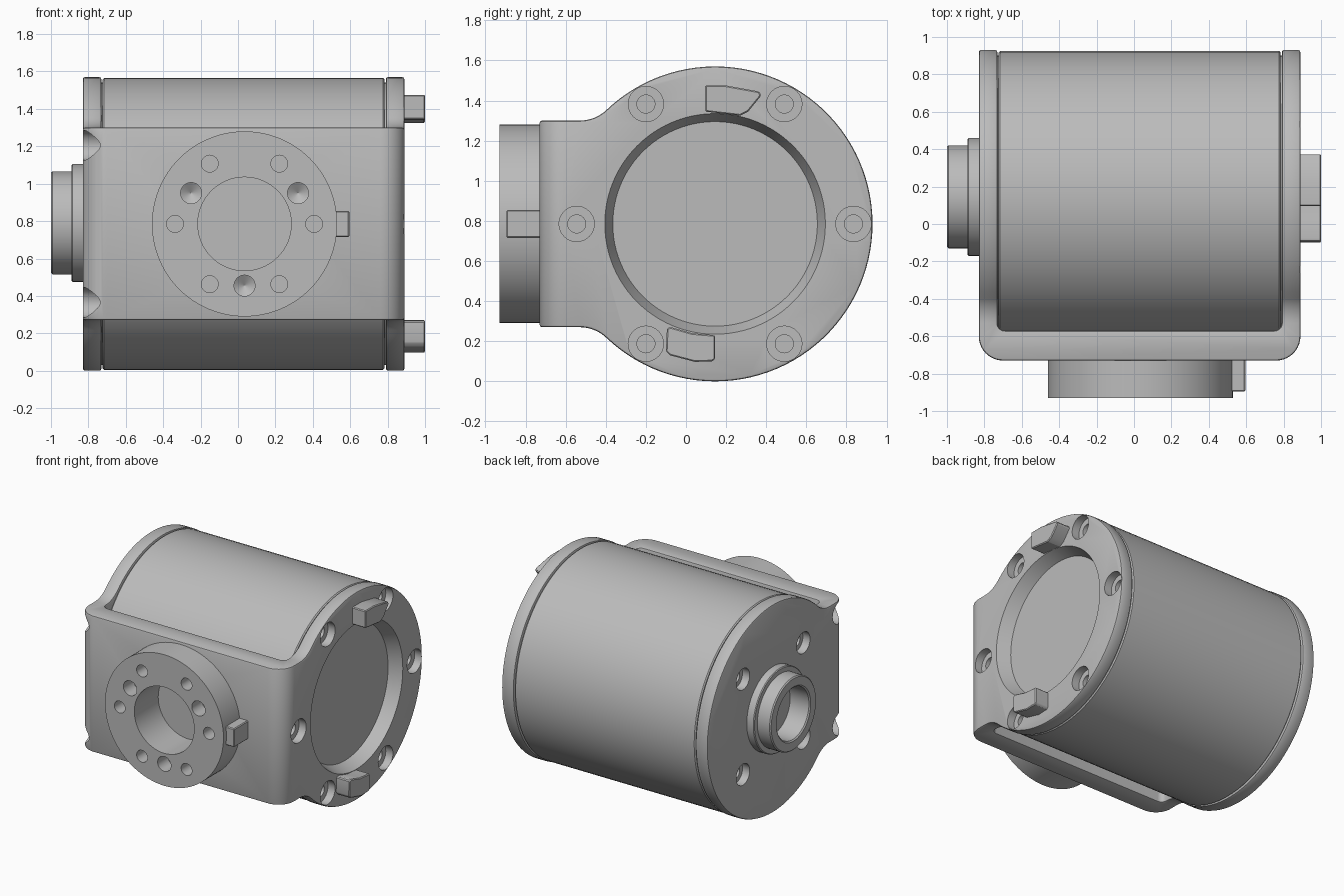
import bpy
import bmesh
from math import sin, cos, pi, radians, atan2

cube = bpy.data.objects.get("Cube")
if cube:
    bpy.data.objects.remove(cube)

grey = bpy.data.materials.new("machined grey")
grey.use_nodes = True
grey.diffuse_color = (0.5, 0.5, 0.5, 1)
grey.node_tree.nodes["Principled BSDF"].inputs["Base Color"].default_value = (0.5, 0.5, 0.5, 1)

CY, CZ, R = 0.145, 0.785, 0.785      # drum axis and housing radius
FX = 0.035                           # flange centre
LEFT, RIGHT, FRONT = -0.83, 0.89, -0.73


def arc(u, v, r, start, end, n):
    return [(u + r * cos(start + (end - start) * i / n),
             v + r * sin(start + (end - start) * i / n)) for i in range(n + 1)]


def circle(u, v, r, n=48):
    return arc(u, v, r, 0, 2 * pi, n)[:-1]


def solid(name, axis, sections):
    """Closed solid through sections (position along axis, outline)."""
    place = {"X": lambda a, u, v: (a, u, v),
             "Y": lambda a, u, v: (u, a, v),
             "Z": lambda a, u, v: (u, v, a)}[axis]
    bm = bmesh.new()
    rings = [[bm.verts.new(place(a, u, v)) for u, v in pts] for a, pts in sections]
    for low, high in zip(rings, rings[1:]):
        for i in range(len(low)):
            j = (i + 1) % len(low)
            bm.faces.new((low[i], low[j], high[j], high[i]))
    bm.faces.new(rings[0])
    bm.faces.new(rings[-1])
    bmesh.ops.recalc_face_normals(bm, faces=bm.faces)
    mesh = bpy.data.meshes.new(name)
    bm.to_mesh(mesh)
    bm.free()
    mesh.materials.append(grey)
    ob = bpy.data.objects.new(name, mesh)
    bpy.context.collection.objects.link(ob)
    return ob


def turned(name, axis, u, v, steps, n=48):
    """Round solid from (position, radius) steps."""
    return solid(name, axis, [(a, circle(u, v, r, n)) for a, r in steps])


def apply(ob, mod):
    with bpy.context.temp_override(object=ob, active_object=ob, selected_objects=[ob]):
        bpy.ops.object.modifier_apply(modifier=mod.name)


def cut(ob, cutter):
    cutter.hide_render = True
    mod = ob.modifiers.new("cut", 'BOOLEAN')
    mod.operation = 'DIFFERENCE'
    mod.solver = 'EXACT'
    mod.object = cutter
    apply(ob, mod)
    bpy.data.objects.remove(cutter)


def soften(ob, width, segments=2):
    mod = ob.modifiers.new("soften", 'BEVEL')
    mod.width = width
    mod.segments = segments
    mod.limit_method = 'ANGLE'
    mod.angle_limit = radians(40)
    apply(ob, mod)


# Housing side outline: round drum end flowing into a square front
half, blend, flat_y = 0.515, 0.194, -0.53
tangent = atan2(half + blend, flat_y - CY)
top = arc(CY, CZ, R, 0, tangent, 40)
top += arc(flat_y, CZ + half + blend, blend, tangent - pi, -pi / 2, 8)[1:]
top.append((FRONT, CZ + half))
outline = top + [(u, 2 * CZ - v) for u, v in reversed(top[1:])]
housing = solid("housing_frame", "X", [(LEFT, outline), (RIGHT, outline)])

# Rounded vertical front corners
bm = bmesh.new()
bm.from_mesh(housing.data)
corners = [e for e in bm.edges if all(abs(v.co.y - FRONT) < 1e-4 for v in e.verts)
           and abs(e.verts[0].co.z - e.verts[1].co.z) > 0.5]
bmesh.ops.bevel(bm, geom=corners, offset=0.13, segments=10, profile=0.5, affect='EDGES')
bm.to_mesh(housing.data)
bm.free()

# Opening for the drum, leaving two end plates and the front wall
opening = ([(0.79, 2), (-0.73, 2)] + arc(-0.69, -0.53, 0.04, pi, 1.5 * pi, 6)
           + arc(0.75, -0.53, 0.04, 1.5 * pi, 2 * pi, 6))
cut(housing, solid("cutter", "Z", [(-1, opening), (3, opening)]))
soften(housing, 0.012)

# Recess and six counterbored screw holes on the right plate
cut(housing, turned("cutter", "X", CY, CZ, [(0.795, 0.51), (RIGHT, 0.55), (0.95, 0.55)], 96))
for k in range(6):
    a = k * pi / 3
    cut(housing, turned("cutter", "X", CY + 0.69 * cos(a), CZ + 0.69 * sin(a),
                        [(0.8, 0.045), (0.83, 0.045), (0.83, 0.088), (0.95, 0.088)], 32))

# Four counterbored holes and two corner notches on the left plate
for sz in (-1, 1):
    for sy in (-1, 1):
        cut(housing, turned("cutter", "X", CY + sy * 0.36, CZ + sz * 0.36,
                            [(-0.74, 0.045), (-0.77, 0.045), (-0.77, 0.08), (-0.9, 0.08)], 32))
    cut(housing, turned("cutter", "X", -0.645, CZ + sz * 0.42, [(-0.7, 0.08), (-0.9, 0.08)], 32))

# Front bore
cut(housing, turned("cutter", "Y", FX, CZ, [(-0.645, 0.25), (-0.9, 0.25)], 64))

# Drum body
turned("drum", "X", CY, CZ, [(-0.735, 0.755), (-0.724, 0.755), (-0.724, 0.772), (-0.716, 0.78),
                             (0.776, 0.78), (0.784, 0.772), (0.784, 0.755), (0.794, 0.755)], 96)

# Front flange with bore, bolt holes and drilled pin holes
flange = turned("front_flange", "Y", FX, CZ, [(-0.93, 0.495), (-0.72, 0.495)], 96)
cut(flange, turned("cutter", "Y", FX, CZ, [(-1, 0.25), (-0.6, 0.25)], 64))
for k in range(6):
    a = k * pi / 3
    cut(flange, turned("cutter", "Y", FX + 0.372 * cos(a), CZ + 0.372 * sin(a),
                       [(-1, 0.045), (-0.78, 0.045)], 32))
for k in range(3):
    a = pi / 6 + k * 2 * pi / 3
    cut(flange, turned("cutter", "Y", FX + 0.33 * cos(a), CZ + 0.33 * sin(a),
                       [(-1, 0.056), (-0.81, 0.056), (-0.775, 0.002)], 32))

# Locating key on the flange side
key = [(0.5, 0.715), (0.595, 0.715), (0.595, 0.855), (0.5, 0.855)]
soften(solid("flange_key", "Y", [(-0.895, key), (-0.72, key)]), 0.006, 1)

# Stepped hollow hub on the left plate
turned("left_hub", "X", CY, CZ + 0.005,
       [(-0.82, 0.315), (-0.884, 0.315), (-0.89, 0.309), (-0.89, 0.275), (-0.992, 0.275),
        (-1, 0.267), (-1, 0.205), (-0.992, 0.195), (-0.835, 0.195)], 64)

# Stop lugs on the right plate
upper = [(0.095, 1.345), (0.27, 1.325), (0.31, 1.345), (0.375, 1.425),
         (0.365, 1.445), (0.2, 1.475), (0.095, 1.475)]
lower = [(-0.095, 0.265), (-0.075, 0.27), (0.03, 0.24), (0.145, 0.23),
         (0.145, 0.11), (0.13, 0.1), (0.045, 0.097), (-0.08, 0.13), (-0.1, 0.15)]
for name, pts in (("upper_lug", upper), ("lower_lug", lower)):
    soften(solid(name, "X", [(0.8, pts), (1, pts)]), 0.006, 1)

# Smooth curved faces, keep machined edges crisp
for ob in bpy.context.collection.objects:
    ob.select_set(ob.type == 'MESH' and grey.name in ob.data.materials)
    if ob.select_get():
        bpy.context.view_layer.objects.active = ob
bpy.ops.object.shade_smooth_by_angle(angle=radians(30))
